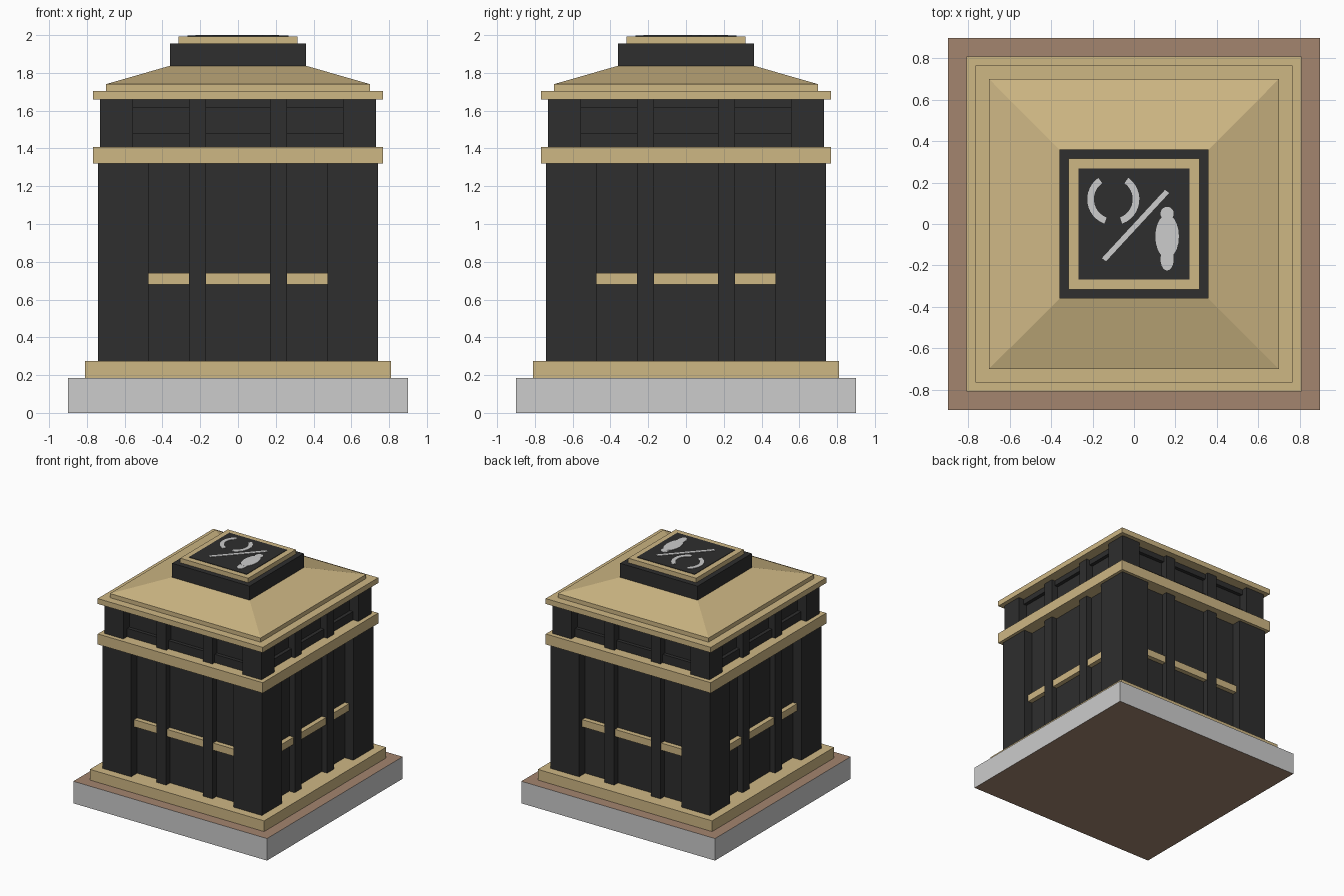
import bpy, bmesh, math
from mathutils import Matrix, Vector

if "Cube" in bpy.data.objects:
    bpy.data.objects.remove(bpy.data.objects["Cube"])


def material(name, rgb):
    m = bpy.data.materials.new(name)
    lin = [((c / 255 + 0.055) / 1.055) ** 2.4 for c in rgb]
    m.diffuse_color = (*lin, 1)
    m.use_nodes = True
    m.node_tree.nodes["Principled BSDF"].inputs["Base Color"].default_value = m.diffuse_color
    return m


TAN = material("warm tan", (206, 183, 132))
DARK = material("charcoal", (46, 46, 46))
GREY = material("light grey", (204, 204, 204))
BROWN = material("clay brown", (163, 133, 111))


def finish(bm, name, *mats):
    bmesh.ops.recalc_face_normals(bm, faces=bm.faces)
    mesh = bpy.data.meshes.new(name)
    bm.to_mesh(mesh)
    bm.free()
    for m in mats:
        mesh.materials.append(m)
    ob = bpy.data.objects.new(name, mesh)
    bpy.context.collection.objects.link(ob)
    return ob


def add_box(bm, x0, x1, y0, y1, z0, z1, rot=Matrix()):
    size = Matrix.Diagonal((x1 - x0, y1 - y0, z1 - z0, 1))
    mid = Matrix.Translation(((x0 + x1) / 2, (y0 + y1) / 2, (z0 + z1) / 2))
    bmesh.ops.create_cube(bm, size=1, matrix=rot @ mid @ size)


def slab(name, half, z0, z1, mat, top=None):
    """Square block, optionally tapering to a smaller top."""
    bm = bmesh.new()
    add_box(bm, -half, half, -half, half, z0, z1)
    if top:
        for v in bm.verts:
            if v.co.z > (z0 + z1) / 2:
                v.co.x *= top / half
                v.co.y *= top / half
    return finish(bm, name, mat)


def on_four_sides(name, spans, depth, back, z0, z1, mat):
    """Repeat boxes covering the given x spans on all four walls."""
    bm = bmesh.new()
    for k in range(4):
        rot = Matrix.Rotation(k * math.pi / 2, 4, 'Z')
        for a, b in spans:
            add_box(bm, a, b, -depth, -back, z0, z1, rot)
    return finish(bm, name, mat)


def corner_posts(name, inner, outer, z0, z1, mat):
    bm = bmesh.new()
    for sx in (-1, 1):
        for sy in (-1, 1):
            xs, ys = sorted((sx * inner, sx * outer)), sorted((sy * inner, sy * outer))
            add_box(bm, *xs, *ys, z0, z1)
    return finish(bm, name, mat)


def plate(name, outlines, z0, z1, mat):
    """Thin plate extruded from flat outlines."""
    bm = bmesh.new()
    for pts in outlines:
        f = bm.faces.new([bm.verts.new((x, y, z0)) for x, y in pts])
        ext = bmesh.ops.extrude_face_region(bm, geom=[f], use_keep_orig=True)
        vs = [g for g in ext["geom"] if isinstance(g, bmesh.types.BMVert)]
        bmesh.ops.translate(bm, verts=vs, vec=(0, 0, z1 - z0))
    return finish(bm, name, mat)


# base: grey sides, brown top and underside
base = slab("base", 0.90, 0, 0.185, GREY)
base.data.materials.append(BROWN)
for p in base.data.polygons:
    p.material_index = 1 if abs(p.normal.z) > 0.5 else 0
slab("plinth", 0.81, 0.185, 0.275, TAN)

# main body: recessed walls, corner posts, pilasters, tan bars
PILASTERS = [(-0.26, -0.17), (0.17, 0.26)]
slab("body_wall", 0.66, 0.275, 1.32, DARK)
corner_posts("body_corner", 0.475, 0.74, 0.275, 1.32, DARK)
on_four_sides("body_pilaster", PILASTERS, 0.71, 0.62, 0.275, 1.32, DARK)
on_four_sides("body_bar", [(-0.475, -0.26), (-0.17, 0.17), (0.26, 0.475)],
              0.70, 0.62, 0.68, 0.74, TAN)
slab("middle_band", 0.767, 1.32, 1.408, TAN)

# upper storey with framed panels
slab("upper_wall", 0.65, 1.408, 1.66, DARK)
corner_posts("upper_corner", 0.555, 0.73, 1.408, 1.66, DARK)
on_four_sides("upper_pilaster", PILASTERS, 0.71, 0.62, 1.408, 1.66, DARK)
GAPS = [(-0.555, -0.26), (-0.17, 0.17), (0.26, 0.555)]
on_four_sides("upper_sill", GAPS, 0.68, 0.62, 1.408, 1.478, DARK)
on_four_sides("upper_lintel", GAPS, 0.68, 0.62, 1.615, 1.66, DARK)

# stepped roof and cap
slab("roof_eave", 0.767, 1.66, 1.705, TAN)
slab("roof_step", 0.70, 1.705, 1.74, TAN)
slab("roof_slope", 0.70, 1.74, 1.837, TAN, top=0.362)
slab("cap_block", 0.36, 1.837, 1.955, DARK)
slab("cap_frame", 0.316, 1.955, 1.993, TAN)
slab("cap_panel", 0.268, 1.993, 1.997, DARK)


# abstract inlay on the cap: two curved strips, a diagonal strip, rounded shape
def arc(cx, cy, r, width, a0, a1, n=12):
    angs = [math.radians(a0 + (a1 - a0) * i / n) for i in range(n + 1)]
    ring = lambda rad, seq: [(cx + rad * math.cos(a), cy + rad * math.sin(a)) for a in seq]
    return ring(r + width / 2, angs) + ring(r - width / 2, reversed(angs))


def oval(cx, cy, rx, ry, n=20):
    return [(cx + rx * math.cos(2 * math.pi * i / n),
             cy + ry * math.sin(2 * math.pi * i / n)) for i in range(n)]


plate("curved_inlay", [arc(-0.1, 0.12, 0.11, 0.032, 125, 250),
                       arc(-0.1, 0.12, 0.11, 0.032, -70, 55)], 1.997, 2.0, GREY)
plate("diagonal_inlay", [[(-0.155, -0.165), (-0.135, -0.18), (0.17, 0.15), (0.15, 0.165)]],
      1.997, 2.0, GREY)
plate("rounded_inlay", [oval(0.16, -0.06, 0.057, 0.105)], 1.997, 2.0, GREY)
plate("rounded_inlay_ends", [oval(0.16, 0.05, 0.032, 0.033), oval(0.16, -0.17, 0.032, 0.055)],
      1.997, 1.9995, GREY)
